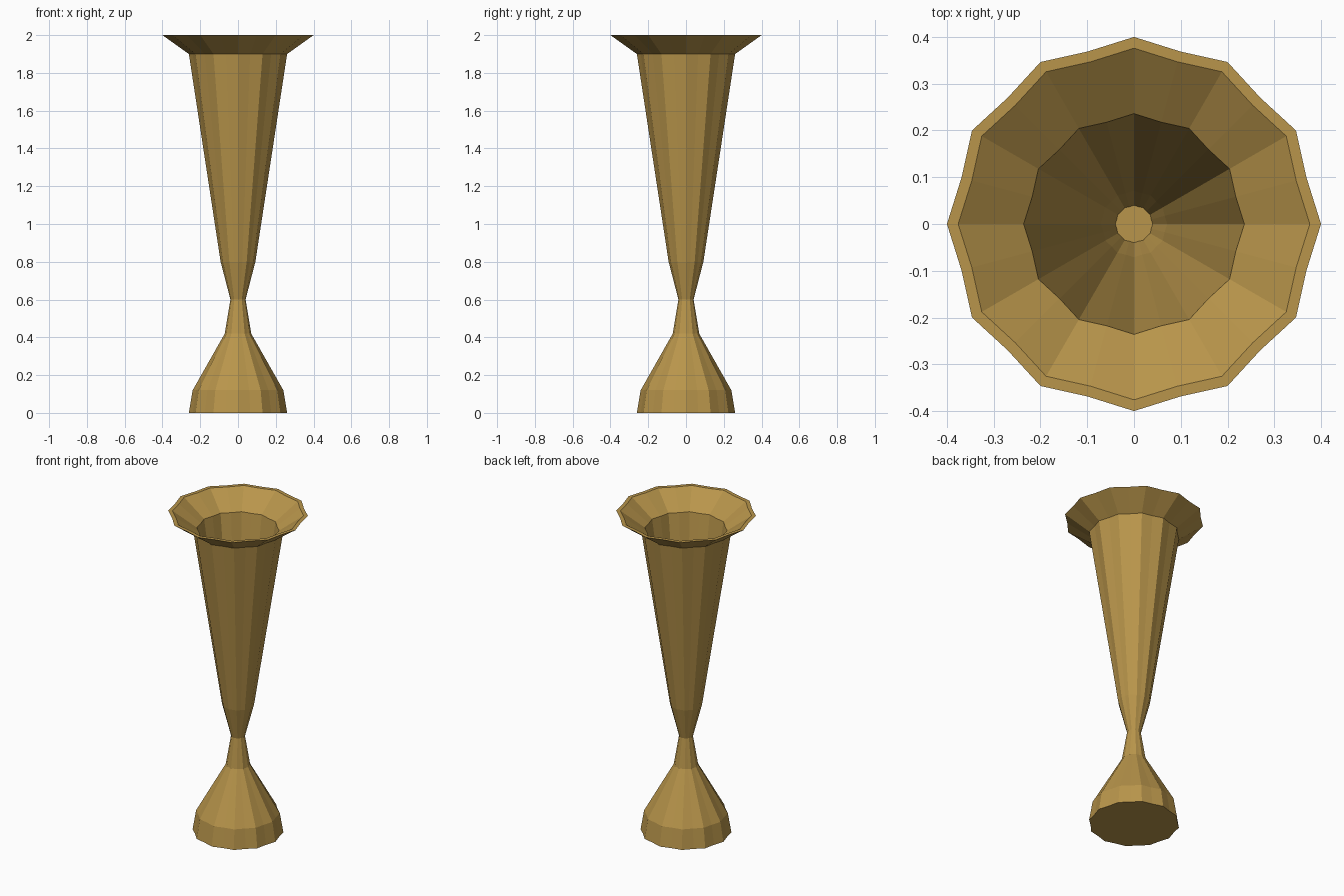
import bpy, bmesh, math

if "Cube" in bpy.data.objects:
    bpy.data.objects.remove(bpy.data.objects["Cube"])

SEG = 24        # twelve lobes, each with a ridge and a slight hollow
HOLLOW = 0.955  # hollow radius relative to ridge radius


def fluted_lathe(name, profile, mat):
    """Spin an open (radius, z) profile with fluted rings and cap both ends."""
    bm = bmesh.new()
    rings = []
    for r, z in profile:
        ring = []
        for i in range(SEG):
            a = 2 * math.pi * i / SEG
            k = r * (HOLLOW if i % 2 else 1.0)
            ring.append(bm.verts.new((k * math.cos(a), k * math.sin(a), z)))
        rings.append(ring)
    for low, high in zip(rings, rings[1:]):
        for i in range(SEG):
            j = (i + 1) % SEG
            bm.faces.new((low[i], low[j], high[j], high[i]))
    bm.faces.new(rings[0][::-1])
    bm.faces.new(rings[-1])
    bmesh.ops.recalc_face_normals(bm, faces=bm.faces)
    mesh = bpy.data.meshes.new(name)
    bm.to_mesh(mesh)
    bm.free()
    mesh.materials.append(mat)
    obj = bpy.data.objects.new(name, mesh)
    bpy.context.collection.objects.link(obj)
    return obj


brass = bpy.data.materials.new("brass")
brass.diffuse_color = (0.48, 0.30, 0.07, 1)
brass.use_nodes = True
brass.node_tree.nodes["Principled BSDF"].inputs["Base Color"].default_value = brass.diffuse_color

# Foot, stem, flaring cup and lip outside, then back down the hollow inside
fluted_lathe("vase", [
    (0.26, 0.0), (0.24, 0.12), (0.07, 0.42), (0.04, 0.60),
    (0.092, 0.80), (0.26, 1.90), (0.40, 2.0),
    (0.376, 2.0), (0.236, 1.90), (0.071, 0.81), (0.04, 0.68),
], brass)
